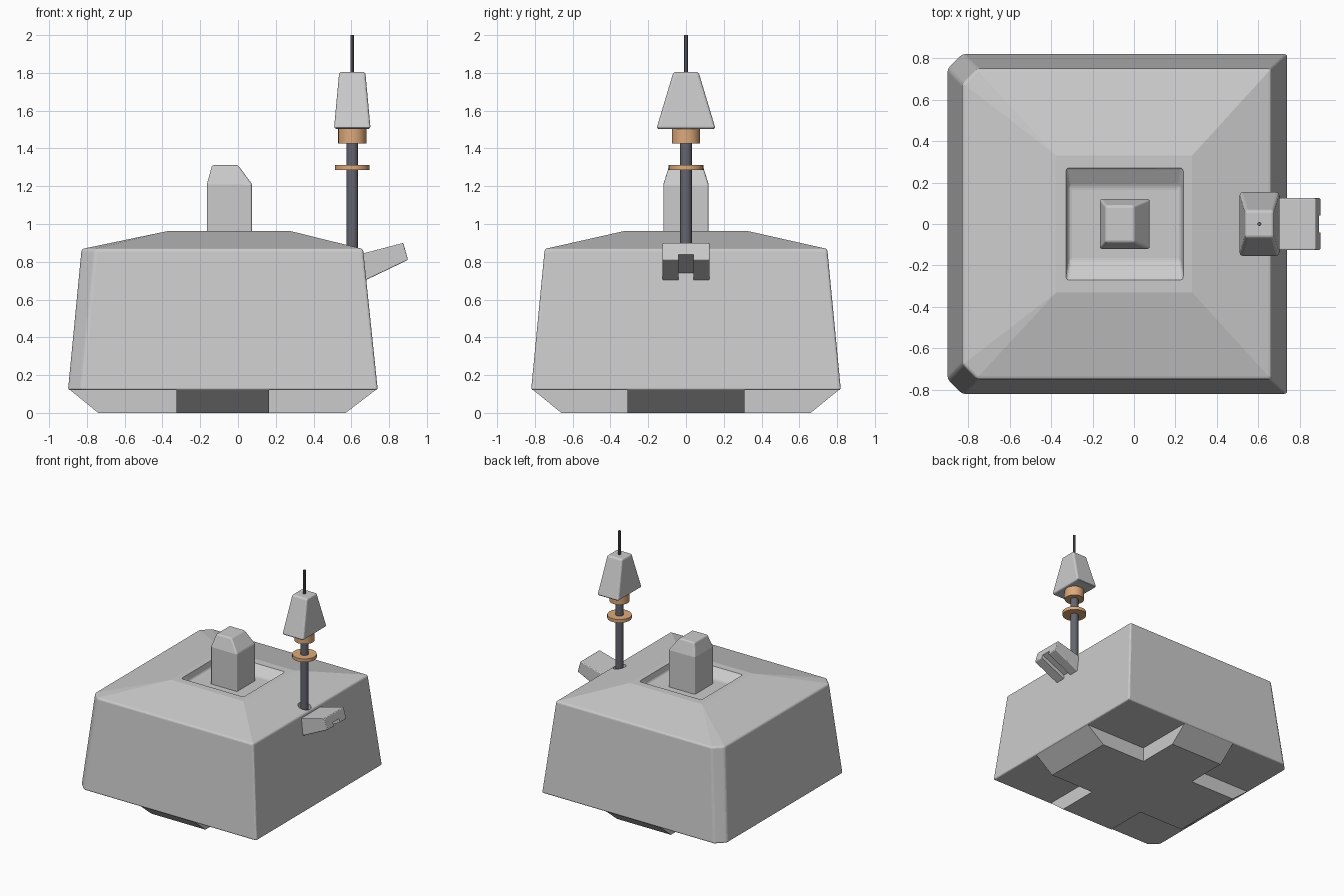
import bpy, bmesh
from math import radians

if "Cube" in bpy.data.objects:
    bpy.data.objects.remove(bpy.data.objects["Cube"])


def material(name, color):
    m = bpy.data.materials.new(name)
    m.diffuse_color = color
    m.use_nodes = True
    m.node_tree.nodes["Principled BSDF"].inputs["Base Color"].default_value = m.diffuse_color
    return m


DARK = material("dark_metal", (0.13, 0.13, 0.16, 1))
ORANGE = material("orange", (0.72, 0.40, 0.20, 1))


def loft(name, rings, bevel=0.0, segments=3):
    """Solid through equal-length rings of 3D points, sharp edges rounded."""
    bm = bmesh.new()
    vs = [[bm.verts.new(p) for p in r] for r in rings]
    n = len(vs[0])
    for a, b in zip(vs, vs[1:]):
        for i in range(n):
            j = (i + 1) % n
            bm.faces.new((a[i], a[j], b[j], b[i]))
    bm.faces.new(vs[0][::-1])
    bm.faces.new(vs[-1])
    bmesh.ops.remove_doubles(bm, verts=bm.verts, dist=1e-4)
    bmesh.ops.recalc_face_normals(bm, faces=bm.faces)
    if bevel:
        edges = [e for e in bm.edges if e.calc_face_angle(0) > radians(24)]
        bmesh.ops.bevel(bm, geom=edges, offset=bevel, segments=segments,
                        profile=0.5, affect='EDGES', clamp_overlap=True)
    me = bpy.data.meshes.new(name)
    bm.to_mesh(me)
    bm.free()
    ob = bpy.data.objects.new(name, me)
    bpy.context.collection.objects.link(ob)
    return ob


def rect(x0, x1, y, z):
    return [(x0, -y, z), (x1, -y, z), (x1, y, z), (x0, y, z)]


def prism(name, profile, y, bevel=0.0):
    """Side (x, z) profile extruded across y."""
    return loft(name, [[(x, s * y, z) for x, z in profile] for s in (-1, 1)], bevel)


def cylinder(name, x, r, z0, z1, mat=None, sides=24):
    bpy.ops.mesh.primitive_cylinder_add(vertices=sides, radius=r, depth=z1 - z0,
                                        location=(x, 0, (z0 + z1) / 2))
    ob = bpy.context.object
    ob.name = name
    if mat:
        ob.data.materials.append(mat)
    bpy.ops.object.shade_smooth_by_angle(angle=radians(30))
    return ob


def cut(ob, cutter):
    mod = ob.modifiers.new("cut", 'BOOLEAN')
    mod.operation = 'DIFFERENCE'
    mod.solver = 'EXACT'
    mod.object = cutter
    bpy.context.view_layer.objects.active = ob
    bpy.ops.object.modifier_apply(modifier=mod.name)
    bpy.data.objects.remove(cutter)


# Hull: tapered box with chamfered left corners and a hipped roof
def hull_ring(x0, x1, y, z, c):
    return [(x0 + c, -y, z), (x1, -y, z), (x1, y, z),
            (x0 + c, y, z), (x0, y - c, z), (x0, c - y, z)]


hull = loft("hull", [hull_ring(-0.90, 0.74, 0.82, 0.12, 0.07),
                     hull_ring(-0.828, 0.662, 0.748, 0.868, 0.072),
                     hull_ring(-0.375, 0.28, 0.33, 0.962, 0)], 0.013)

# Sunken roof tray and antenna socket
cut(hull, loft("tray_cutter", [rect(-0.315, 0.225, 0.18, 0.905),
                               rect(-0.33, 0.24, 0.275, 0.962),
                               rect(-0.33, 0.24, 0.275, 1.05)], 0.015))
cut(hull, cylinder("socket_cutter", 0.605, 0.05, 0.80, 1.0))


# Cross-shaped underside with sloped ends
def cross_ring(x0, x1, y, z):
    a, b, c = -0.325, 0.165, 0.31
    return [(a, -y, z), (b, -y, z), (b, -c, z), (x1, -c, z), (x1, c, z), (b, c, z),
            (b, y, z), (a, y, z), (a, c, z), (x0, c, z), (x0, -c, z), (a, -c, z)]


loft("base_cross", [cross_ring(-0.74, 0.57, 0.66, 0),
                    cross_ring(-0.89, 0.73, 0.81, 0.122)])

# Roof tower with sloped top
loft("roof_tower", [rect(-0.165, 0.075, 0.12, 0.89),
                    rect(-0.165, 0.075, 0.12, 1.21),
                    rect(-0.137, 0.0, 0.088, 1.312)], 0.01)

# Side spout, grooved underneath
spout = prism("side_spout", [(0.62, 0.833), (0.875, 0.90), (0.90, 0.81), (0.62, 0.676)],
              0.125, 0.006)
cut(spout, prism("groove_cutter", [(0.60, 0.705), (0.93, 0.857), (0.93, 0.75), (0.60, 0.60)],
                 0.04))

# Antenna: pole, collars, tapered cap and tip
cylinder("antenna_pole", 0.605, 0.031, 0.80, 1.51, DARK)
cylinder("lower_collar", 0.605, 0.092, 1.285, 1.312, ORANGE)
cylinder("upper_collar", 0.605, 0.075, 1.425, 1.508, ORANGE)
loft("antenna_cap", [rect(0.508, 0.702, 0.157, 1.503),
                     rect(0.536, 0.674, 0.066, 1.806)], 0.014)
cylinder("antenna_tip", 0.605, 0.01, 1.79, 2.0, DARK, 8)
